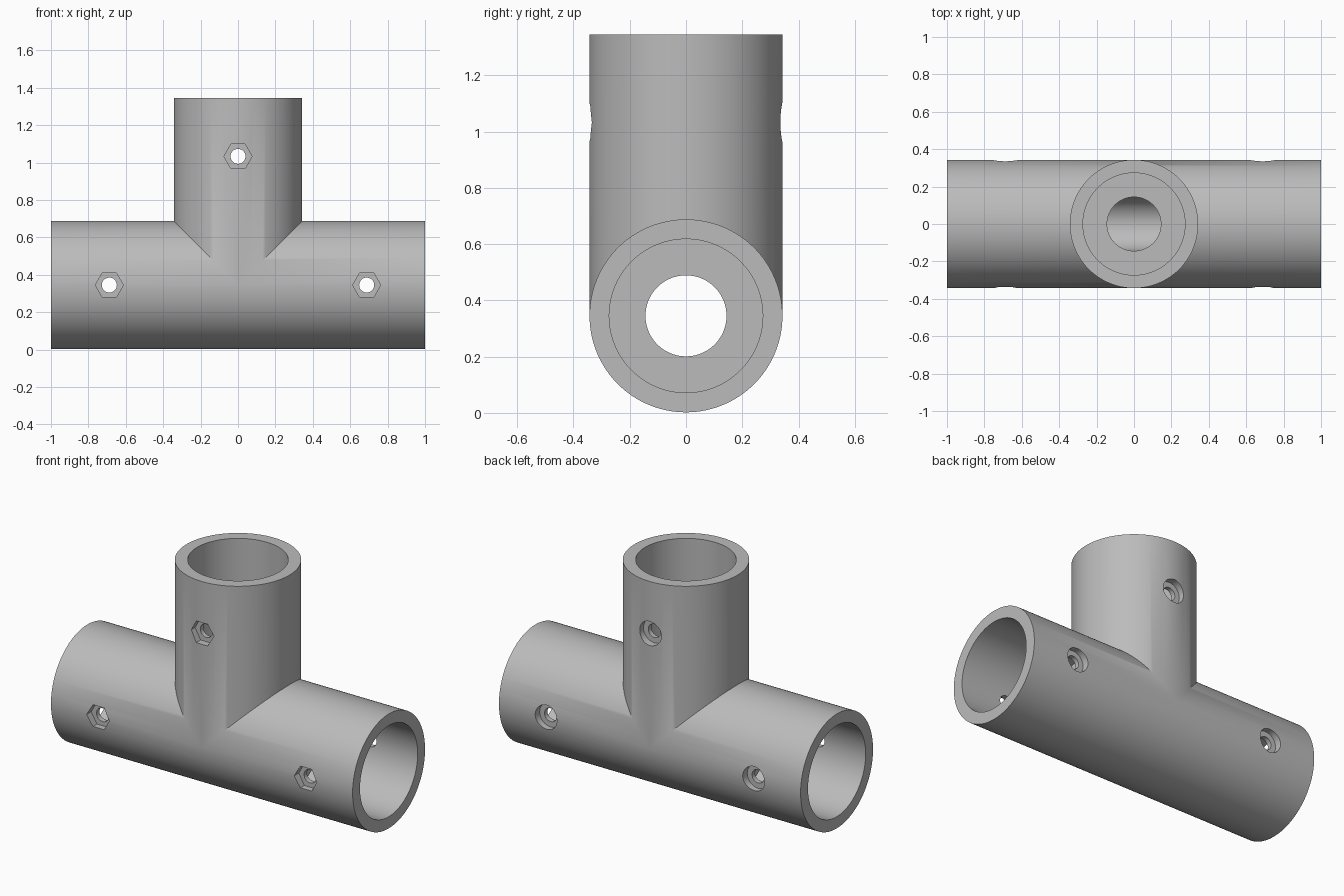
import bpy
import math

if "Cube" in bpy.data.objects:
    bpy.data.objects.remove(bpy.data.objects["Cube"], do_unlink=True)

AXIS_Z = 0.345      # height of the horizontal pipe axis
OUTER, SOCKET, BORE = 0.343, 0.273, 0.144
SHOULDER = 0.376    # distance from the centre to each socket floor
BOLT_AT = 0.688     # distance from the centre to each bolt

grey = bpy.data.materials.new("plain grey")
grey.use_nodes = True
colour = (0.5, 0.5, 0.5, 1)
grey.diffuse_color = colour
grey.node_tree.nodes["Principled BSDF"].inputs["Base Color"].default_value = colour

TURN = {"x": (0, math.pi / 2, 0), "y": (math.pi / 2, 0, 0), "z": (0, 0, 0)}


def cylinder(name, axis, radius, start, end, centre=(0, 0, AXIS_Z), sides=128):
    """Cylinder along an axis, between two distances from the centre."""
    place = list(centre)
    place["xyz".index(axis)] += (start + end) / 2
    bpy.ops.mesh.primitive_cylinder_add(vertices=sides, radius=radius, depth=end - start,
                                        location=place, rotation=TURN[axis])
    part = bpy.context.object
    part.name = name
    part.data.materials.append(grey)
    return part


def combine(target, tool, operation):
    """Apply a boolean and throw the tool away."""
    mod = target.modifiers.new("join", "BOOLEAN")
    mod.operation, mod.object, mod.solver = operation, tool, "EXACT"
    bpy.context.view_layer.objects.active = target
    bpy.ops.object.modifier_apply(modifier=mod.name)
    bpy.data.objects.remove(tool, do_unlink=True)


# Outer body: horizontal run with an upright branch
body = cylinder("tee_fitting", "x", OUTER, -1, 1)
combine(body, cylinder("branch", "z", OUTER, 0, 1), "UNION")

# Narrow bores through the middle, then a wide socket at each open end
cutters = [
    cylinder("run_bore", "x", BORE, -1.1, 1.1),
    cylinder("branch_bore", "z", BORE, 0, 1.1),
    cylinder("left_socket", "x", SOCKET, SHOULDER, 1.1),
    cylinder("right_socket", "x", SOCKET, -1.1, -SHOULDER),
    cylinder("top_socket", "z", SOCKET, SHOULDER, 1.1),
]

# Bolt holes with a hexagonal nut pocket in front and a round head pocket behind
for x, z in ((-BOLT_AT, AXIS_Z), (BOLT_AT, AXIS_Z), (0, AXIS_Z + BOLT_AT)):
    centre = (x, 0, z)
    cutters.append(cylinder("bolt_hole", "y", 0.04, -0.5, 0.5, centre, 32))
    nut = cylinder("nut_pocket", "y", 0.075, -0.5, -0.3, centre, 6)
    nut.rotation_euler.rotate_axis("Z", math.pi / 6)
    cutters.append(nut)
    cutters.append(cylinder("head_pocket", "y", 0.072, 0.3, 0.5, centre, 48))

for cutter in cutters:
    combine(body, cutter, "DIFFERENCE")

# Smooth walls with crisp rims
bpy.ops.object.select_all(action="DESELECT")
body.select_set(True)
bpy.context.view_layer.objects.active = body
bpy.ops.object.shade_smooth_by_angle(angle=math.radians(30))
